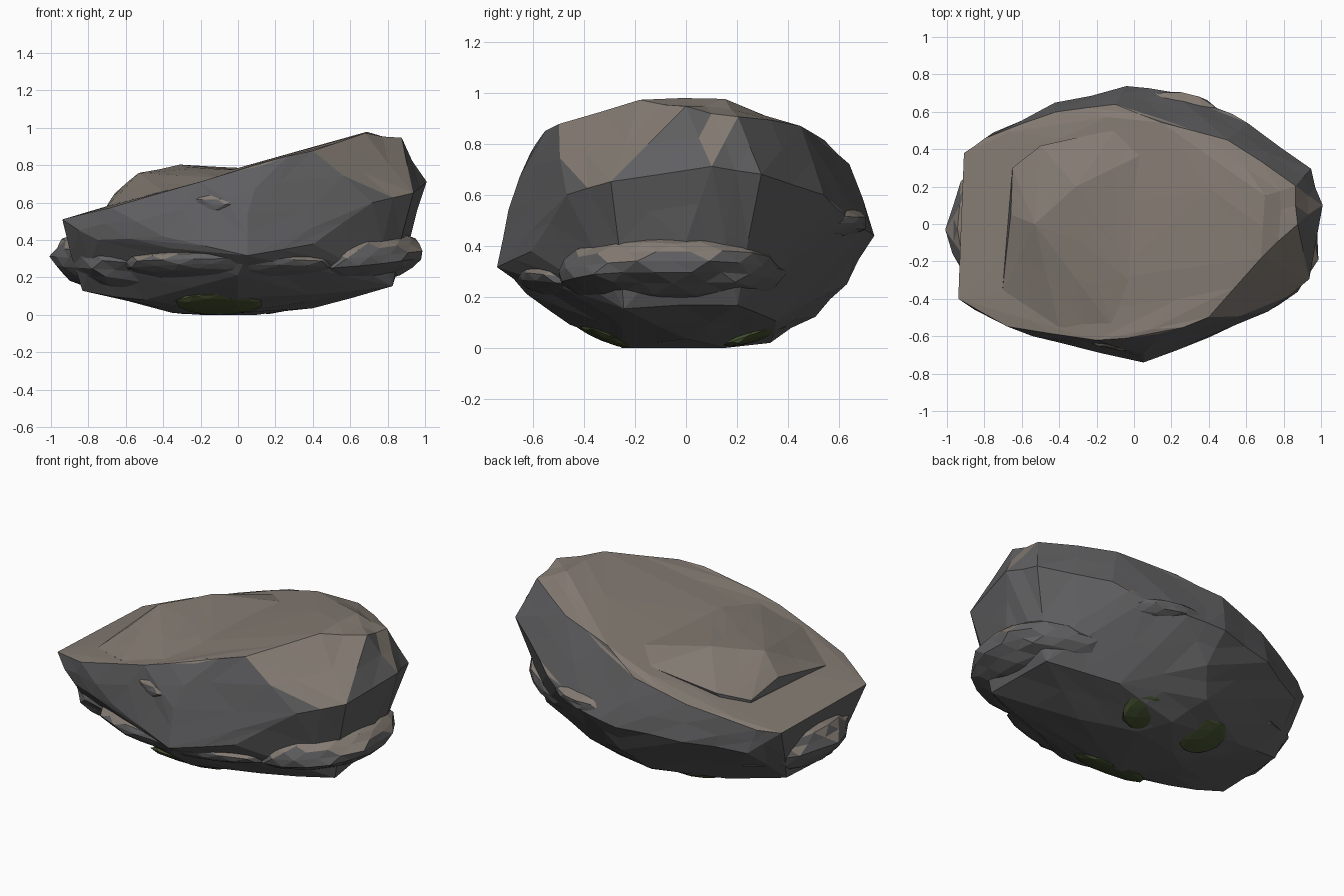
import bpy, bmesh, math, random
from mathutils import Vector

if "Cube" in bpy.data.objects:
    bpy.data.objects.remove(bpy.data.objects["Cube"])

random.seed(4)


def material(name, rgb):
    m = bpy.data.materials.new(name)
    m.diffuse_color = (*rgb, 1)
    m.use_nodes = True
    m.node_tree.nodes["Principled BSDF"].inputs["Base Color"].default_value = m.diffuse_color
    return m


GREY = material("dark_stone", (0.115, 0.113, 0.118))
WARM = material("weathered_stone", (0.23, 0.198, 0.17))
MOSS = material("moss", (0.06, 0.085, 0.03))


def finish(name, bm, mats):
    # upward faces are weathered, the rest stays dark
    bmesh.ops.recalc_face_normals(bm, faces=bm.faces[:])
    for f in bm.faces:
        f.smooth = False
        f.material_index = 1 if len(mats) > 1 and f.normal.z > 0.5 else 0
    me = bpy.data.meshes.new(name)
    bm.to_mesh(me)
    bm.free()
    for m in mats:
        me.materials.append(m)
    ob = bpy.data.objects.new(name, me)
    bpy.context.collection.objects.link(ob)
    return ob


def faceted_hull(name, points, rough):
    # convex hull of the guide points, split once and slightly roughened
    bm = bmesh.new()
    for p in points:
        bm.verts.new(p)
    bmesh.ops.convex_hull(bm, input=bm.verts[:])
    loose = [v for v in bm.verts if not v.link_faces]
    bmesh.ops.delete(bm, geom=loose, context='VERTS')
    guides = set(bm.verts)
    bmesh.ops.subdivide_edges(bm, edges=bm.edges[:], cuts=1, use_grid_fill=True)
    bm.normal_update()
    for v in bm.verts:
        if v not in guides and v.co.z > .03:
            v.co += v.normal * random.uniform(-.4, 1) * rough
    bmesh.ops.triangulate(bm, faces=bm.faces[:])
    return finish(name, bm, [GREY, WARM])


def lump(name, center, radii, sub=3, rough=0.08, mats=(GREY, WARM), tilt=(0, 0)):
    bm = bmesh.new()
    bmesh.ops.create_icosphere(bm, subdivisions=sub, radius=1)
    for v in bm.verts:
        k = 1 - random.random() * rough
        p = Vector([v.co[i] * radii[i] * k for i in range(3)])
        p.z += p.x * tilt[0] + p.y * tilt[1]
        v.co = p + Vector(center)
    return finish(name, bm, list(mats))


# main boulder: sloping rim, widest band, rounded underside
rim = [(-.94, -.4, .51), (-.68, -.55, .575), (-.2, -.62, .71), (.13, -.59, .80),
       (.4, -.5, .88), (.68, -.18, .97), (.7, .15, .965), (.87, 0, .94),
       (.86, .2, .9), (.5, .45, .87), (.15, .54, .81), (-.1, .64, .72),
       (-.42, .6, .63), (-.8, .46, .52), (-.91, .38, .5), (-.9, 0, .5)]
band = [(1, .1, .71), (.94, .29, .68), (.93, -.29, .65), (.61, .54, .6),
        (.44, .62, .5), (.2, .7, .46), (-.04, .73, .44), (-.42, .64, .42),
        (-.75, .48, .38), (.72, -.47, .6), (.05, -.69, .54), (.4, -.6, .38),
        (-.4, -.63, .42), (-.75, -.5, .4), (.92, 0, .42), (-.82, -.1, .33)]
base = [(.05, -.73, .32), (.82, -.24, .16), (.8, .2, .17), (0, .63, .25),
        (-.1, .5, .13), (0, .33, .02), (.4, 0, .04), (-.35, 0, .01),
        (-.1, -.25, 0), (0, -.45, .1), (0, -.62, .22), (-.83, .22, .15),
        (-.83, -.22, .13), (.4, .35, .11), (.4, -.35, .11), (-.5, .3, .08),
        (-.5, -.3, .08), (.1, .15, 0), (-.2, .1, 0)]
faceted_hull("boulder", rim + band + base, .012)

# raised slab on the low half of the top, domed toward its middle
slab = [(-.65, .3, .6), (-.66, .05, .65), (-.53, 0, .755), (-.5, .42, .65),
        (-.31, .2, .8), (-.28, -.1, .78), (-.06, .38, .76), (-.1, .5, .74),
        (-.7, -.35, .58), (-.4, -.55, .66), (-.1, -.57, .73), (.1, -.4, .77),
        (.1, .4, .78), (-.62, .3, .45), (-.66, -.3, .45), (.1, .4, .4), (.1, -.4, .4)]
faceted_hull("top_slab", slab, .004)

# ledges and flakes breaking out around the sides
lump("right_ledge", (.58, -.05, .3), (.43, .46, .165), tilt=(.1, 0))
lump("left_ledge", (-.6, -.03, .28), (.41, .44, .19), tilt=(-.08, 0))
lump("front_ledge", (-.05, -.38, .27), (.62, .31, .11), tilt=(0, -.1))
lump("front_flake", (-.07, -.5, .59), (.28, .18, .1))
lump("back_ledge", (.2, .46, .49), (.34, .26, .09))

# moss patches and foot under the stone
for i, (x, y, rx, ry, slope) in enumerate([(.13, .28, .17, .14, .35), (-.25, .28, .16, .14, .35),
                                           (-.1, -.33, .25, .13, -.4), (-.34, -.02, .1, .1, 0)]):
    lump("moss_patch_%d" % (i + 1), (x, y, .06), (rx, ry, .035), 2, .1, (MOSS,), (0, slope))
lump("foot_moss", (-.07, 0, .012), (.11, .11, .012), 2, .1, (MOSS,))
